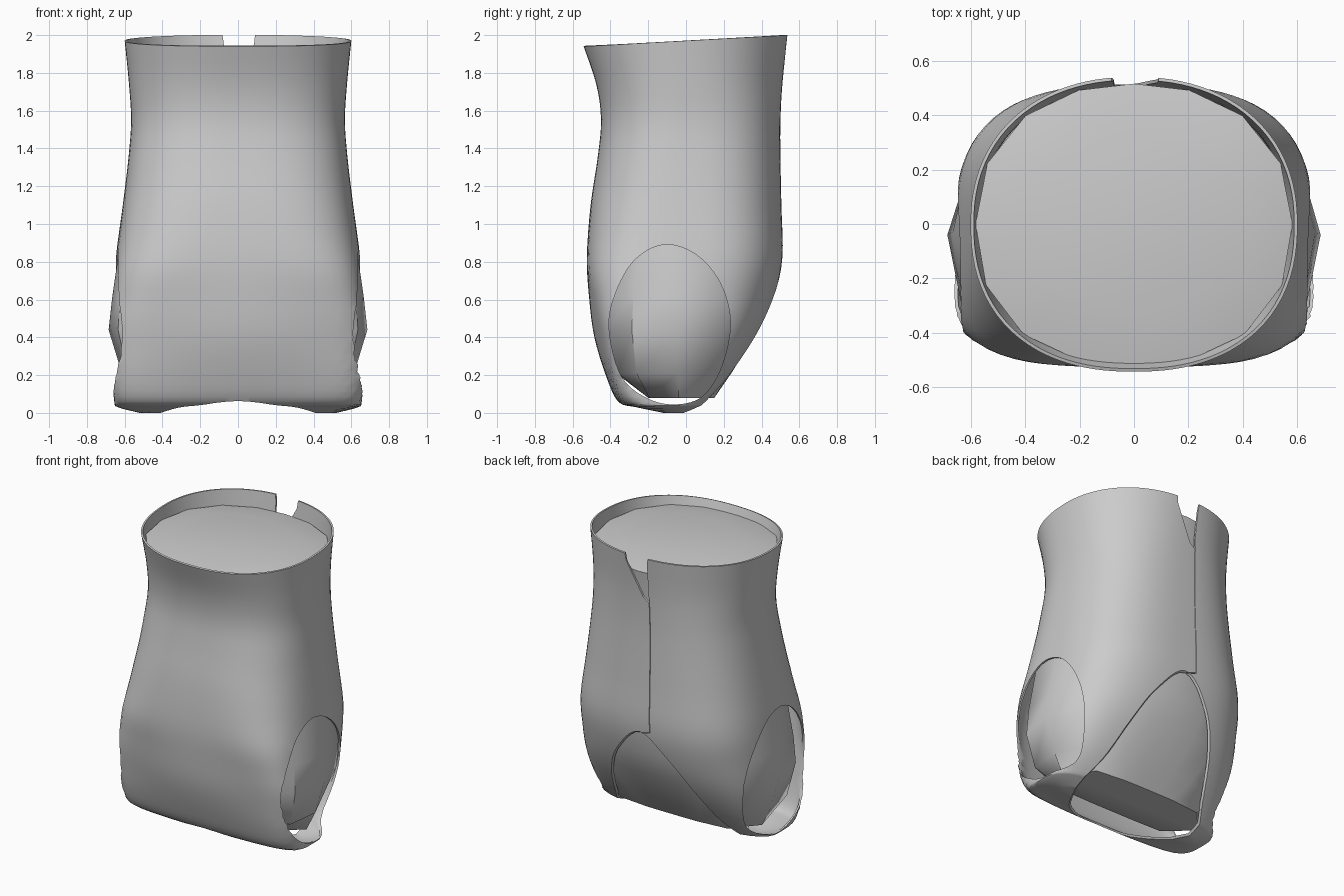
import bpy, bmesh, math
from mathutils import Vector

if "Cube" in bpy.data.objects:
    bpy.data.objects.remove(bpy.data.objects["Cube"])


def spline(pts, n, closed=False):
    """Catmull-Rom resampling of a short list of tuples, n steps per span."""
    P = [Vector(p) for p in pts]
    m = len(P)
    at = (lambda i: P[i % m]) if closed else (lambda i: P[max(0, min(m - 1, i))])
    out = []
    for i in range(m if closed else m - 1):
        a, b, c, d = at(i - 1), at(i), at(i + 1), at(i + 2)
        for k in range(n):
            t = k / n
            out.append(0.5 * (2 * b + (c - a) * t + (2 * a - 5 * b + 4 * c - d) * t * t
                              + (3 * b - a - 3 * c + d) * t ** 3))
    if not closed:
        out.append(P[-1])
    return out


def make(name, verts, faces):
    me = bpy.data.meshes.new(name)
    me.from_pydata([tuple(v) for v in verts], [], faces)
    me.update()
    ob = bpy.data.objects.new(name, me)
    bpy.context.collection.objects.link(ob)
    return ob


def ring(z, w, f, b, nf, nb, cy, sag, segs):
    """Rounded-box section: half width w, front y f, back y b; sag sweeps front corners back."""
    pts = []
    for i in range(segs):
        a = 2 * math.pi * i / segs
        c, s = math.cos(a), math.sin(a)
        h, n = (b - cy, nb) if s >= 0 else (cy - f, nf)
        r = (abs(c / w) ** n + abs(s / h) ** n) ** (-1 / n)
        x, y = r * c, r * s
        y += sag * (x / w) ** 2 * max(0, -y / h)
        pts.append(Vector((x, cy + y, z)))
    return pts


def loft(name, rings, cap_top):
    n = len(rings[0])
    verts = [v for r in rings for v in r]
    faces = [(i * n + j, i * n + (j + 1) % n, (i + 1) * n + (j + 1) % n, (i + 1) * n + j)
             for i in range(len(rings) - 1) for j in range(n)]
    faces.append(tuple(reversed(range(n))))
    if cap_top:
        faces.append(tuple(range(len(verts) - n, len(verts))))
    return make(name, verts, faces)


def prism(name, outline, offset):
    """Extrude a closed 3D outline by a vector."""
    n = len(outline)
    o = Vector(offset)
    verts = list(outline) + [p + o for p in outline]
    faces = [(i, (i + 1) % n, n + (i + 1) % n, n + i) for i in range(n)]
    faces += [tuple(reversed(range(n))), tuple(range(n, 2 * n))]
    return make(name, verts, faces)


def activate(ob):
    bpy.ops.object.select_all(action='DESELECT')
    ob.select_set(True)
    bpy.context.view_layer.objects.active = ob


def cut(ob, cutter):
    bm = bmesh.new()
    bm.from_mesh(cutter.data)
    bmesh.ops.recalc_face_normals(bm, faces=bm.faces)
    bm.to_mesh(cutter.data)
    bm.free()
    m = ob.modifiers.new("cut", 'BOOLEAN')
    m.operation, m.solver, m.object = 'DIFFERENCE', 'EXACT', cutter
    activate(ob)
    bpy.ops.object.modifier_apply(modifier=m.name)
    bpy.data.objects.remove(cutter)


# Cloth shell: z, half width, front y, back y, front and back squareness, centre y, sag
cloth_keys = [
    (0.00, .52, -.14, .03, 2.5, 2.5, -.07, 0), (0.03, .635, -.27, .09, 4, 2.8, -.08, .02),
    (0.06, .655, -.36, .13, 8, 3, -.08, .03), (0.20, .665, -.425, .25, 12, 3, -.06, .05),
    (0.40, .668, -.485, .38, 12, 2.9, -.04, .08), (0.60, .66, -.512, .465, 7, 2.8, -.02, .06),
    (0.82, .647, -.525, .51, 4, 2.8, 0, .01), (1.10, .61, -.505, .505, 3, 2.7, 0, 0),
    (1.35, .58, -.468, .50, 2.7, 2.6, 0, 0), (1.55, .566, -.45, .50, 2.5, 2.5, 0, 0),
    (1.75, .578, -.475, .512, 2.4, 2.3, 0, 0), (1.97, .60, -.542, .54, 2.3, 2.2, 0, 0)]
rings = [ring(*k, 96) for k in spline(cloth_keys, 4)]
for r in rings:
    for v in r:
        v.z += .03 * v.y / .54 * max(0, (v.z - 1.6) / .37)
cloth = loft("bodysuit_cloth", rings, False)
m = cloth.modifiers.new("thickness", 'SOLIDIFY')
m.thickness, m.offset = .012, -1
activate(cloth)
bpy.ops.object.modifier_apply(modifier=m.name)

# Leg holes
egg = [(-.12, .89), (-.28, .80), (-.385, .60), (-.405, .42), (-.34, .19), (-.2, .075),
       (-.05, .045), (.09, .09), (.19, .25), (.235, .48), (.18, .69), (.05, .84)]
for s in (1, -1):
    cut(cloth, prism("leg_cutter", [Vector((.3 * s, p.x, p.y)) for p in spline(egg, 6, True)],
                     (.7 * s, 0, 0)))

# Back and bottom opening: cone from inside the body through the opening's rim
half = [(.19, .44, .60), (.33, .36, .38), (.44, .19, .12), (.43, -.08, 0), (.28, -.28, .035)]
rim = [(0, .50, .78)] + half + [(0, -.36, .065)] + [(-x, y, z) for x, y, z in reversed(half)]
c = Vector((0, 0, .4))
rim = [c + 2 * (p - c) for p in spline(rim, 5, True)]
n = len(rim)
cut(cloth, make("opening_cutter", rim + [c, Vector((0, .7, -1.1))],
                [f for i in range(n) for f in ((i, (i + 1) % n, n), ((i + 1) % n, i, n + 1))]))

# Back fastening: notch at the neck and slit down to the opening
slit = [(-.095, 2.1), (.1, 2.1), (.085, 1.95), (-.03, 1.72), (-.072, 1.69), (-.078, .8),
        (0, .775), (0, .77), (-.082, .795), (-.076, 1.69), (-.07, 1.75), (-.075, 1.95)]
cut(cloth, prism("slit_cutter", [Vector((x, .3, z)) for x, z in slit], (0, .5, 0)))

# Inner body: coarse closed form filling the suit
body_keys = [
    (.08, .55, -.20, .15, 5, 3.5, -.04, 0), (.21, .615, -.37, .24, 5, 3, -.04, .03),
    (.44, .685, -.465, .385, 3.2, 2.5, -.04, .03), (.62, .665, -.492, .455, 3, 2.5, -.03, .02),
    (.88, .627, -.505, .49, 2.8, 2.6, 0, 0), (1.10, .595, -.49, .49, 2.8, 2.6, 0, 0),
    (1.35, .565, -.453, .485, 2.6, 2.5, 0, 0), (1.55, .55, -.435, .485, 2.4, 2.4, 0, 0),
    (1.75, .563, -.46, .495, 2.3, 2.3, 0, 0), (1.89, .582, -.52, .515, 2.3, 2.2, 0, 0),
    (1.925, .42, -.30, .30, 4, 4, 0, 0)]
body = loft("inner_body", [ring(*k, 16) for k in body_keys], True)

for ob, deg in ((cloth, 35), (body, 42)):
    activate(ob)
    bpy.ops.object.shade_smooth_by_angle(angle=math.radians(deg))
